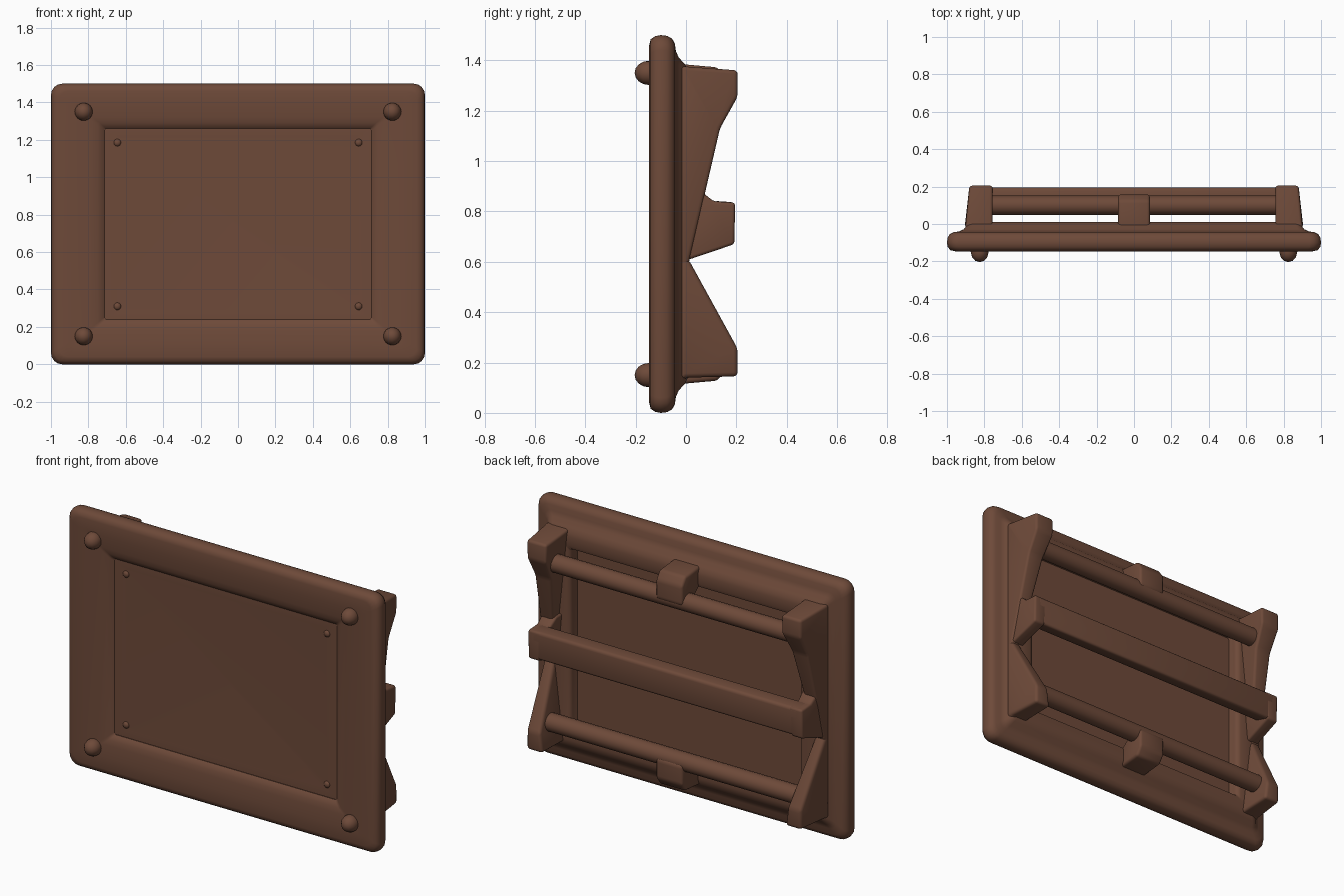
import bpy, bmesh, math

if "Cube" in bpy.data.objects:
    bpy.data.objects.remove(bpy.data.objects["Cube"])

brown = bpy.data.materials.new("dark brown wood")
brown.diffuse_color = (0.155, 0.068, 0.041, 1)
brown.use_nodes = True
brown.node_tree.nodes["Principled BSDF"].inputs["Base Color"].default_value = brown.diffuse_color


def finish(name, bm, bevel=0.0, segs=3, angle=40):
    bmesh.ops.recalc_face_normals(bm, faces=bm.faces)
    if bevel:
        bmesh.ops.bevel(bm, geom=bm.edges[:], offset=bevel, segments=segs,
                        affect='EDGES', profile=0.5, clamp_overlap=True)
        bmesh.ops.recalc_face_normals(bm, faces=bm.faces)
    me = bpy.data.meshes.new(name)
    bm.to_mesh(me)
    bm.free()
    me.materials.append(brown)
    ob = bpy.data.objects.new(name, me)
    bpy.context.collection.objects.link(ob)
    bpy.ops.object.select_all(action='DESELECT')
    ob.select_set(True)
    bpy.context.view_layer.objects.active = ob
    bpy.ops.object.shade_smooth_by_angle(angle=math.radians(angle))
    return ob


def extrude_x(name, pts, x0, x1, bevel, flare=0, taper=0, angle=40):
    """Side profile of (y, z) points extruded along x. Flare widens the outer side near
    the frame; taper pulls the inner side outwards near z = 0.6."""
    bm = bmesh.new()
    rings = []
    for x, s in ((x0, -1), (x1, 1)):
        outer = s * (x0 + x1) > 0
        ring = []
        for y, z in pts:
            if outer:
                d = s * flare if y < 0.05 else 0
            else:
                d = -s * taper * max(0, 1 - abs(z - 0.6) / 0.65)
            ring.append(bm.verts.new((x + d, y, z)))
        rings.append(ring)
    bm.faces.new(rings[0])
    bm.faces.new(rings[1][::-1])
    for i in range(len(pts)):
        j = (i + 1) % len(pts)
        bm.faces.new((rings[0][i], rings[0][j], rings[1][j], rings[1][i]))
    return finish(name, bm, bevel, angle=angle)


def rounded_loop(bm, dx, dz, y, r, seg=4):
    hw, hh = 1 - dx, 0.75 - dz
    out = []
    for k, (sx, sz) in enumerate(((1, 1), (-1, 1), (-1, -1), (1, -1))):
        for i in range(seg + 1):
            a = math.radians(90 * k + 90 * i / seg)
            out.append(bm.verts.new((sx * (hw - r) + r * math.cos(a), y,
                                     0.75 + sz * (hh - r) + r * math.sin(a))))
    return out


def skin(bm, loops):
    for a, b in zip(loops, loops[1:]):
        for i in range(len(a)):
            j = (i + 1) % len(a)
            bm.faces.new((a[i], a[j], b[j], b[i]))


# moulded frame: cross-section of (side inset, top inset, y) swept around
section = [(0.262, 0.235, -0.09), (0.285, 0.24, -0.112), (0.27, 0.228, -0.124),
           (0.25, 0.21, -0.133), (0.21, 0.18, -0.14), (0.12, 0.11, -0.145),
           (0.045, 0.04, -0.146), (0.018, 0.016, -0.14), (0.004, 0.004, -0.122),
           (0, 0, -0.10), (0.003, 0.003, -0.075), (0.014, 0.014, -0.055),
           (0.035, 0.035, -0.044), (0.065, 0.065, -0.04), (0.09, 0.09, -0.028),
           (0.11, 0.115, -0.005), (0.135, 0.14, 0.008), (0.16, 0.16, 0.012),
           (0.235, 0.21, 0.012), (0.255, 0.23, 0.004), (0.262, 0.235, -0.015)]
bm = bmesh.new()
loops = [rounded_loop(bm, dx, dz, y, max(0.06 - dx * 0.3, 0.012)) for dx, dz, y in section]
skin(bm, loops + loops[:1])
finish("frame", bm, angle=50)

# recessed panel with a shallow sloped border
bm = bmesh.new()
loops = [rounded_loop(bm, dx, dz, y, 0.02) for dx, dz, y in
         ((0.35, 0.285, -0.105), (0.30, 0.255, -0.107), (0.25, 0.22, -0.105),
          (0.25, 0.22, -0.06))]
skin(bm, loops)
bm.faces.new(loops[0])
bm.faces.new(loops[-1])
finish("panel", bm, angle=30)


def stud(name, x, y, z, r, depth):
    bm = bmesh.new()
    bmesh.ops.create_uvsphere(bm, u_segments=12, v_segments=8, radius=1)
    for v in bm.verts:
        v.co = (x + r * v.co.x, y + depth * v.co.y, z + r * v.co.z)
    finish(name, bm, angle=60)


lower = [(-0.03, 0.125), (0.0, 0.14), (0.205, 0.145), (0.205, 0.255), (0.01, 0.61),
         (-0.03, 0.62)]
upper = [(-0.03, 1.38), (0.0, 1.375), (0.205, 1.36), (0.205, 1.255), (0.135, 1.13),
         (0.01, 0.59), (-0.03, 0.58)]
middle = [(-0.02, 0.60), (0.015, 0.61), (0.192, 0.67), (0.195, 0.835), (0.11, 0.84),
          (0.06, 0.88), (-0.02, 0.88)]
for side, s in (("left", -1), ("right", 1)):
    x0, x1 = sorted((s * 0.755, s * 0.88))
    # rear brackets on each side rail
    extrude_x(side + "_lower_bracket", lower, x0, x1, 0.025, 0.02, 0.085)
    extrude_x(side + "_upper_bracket", upper, x0, x1, 0.025, 0.02, 0.085)
    extrude_x(side + "_middle_bracket", middle, x0, x1, 0.012, 0.01, 0.06)
    # front corner studs and small panel pins
    for z in (0.15, 1.35):
        stud("corner_stud", s * 0.825, -0.148, z, 0.048, 0.056)
    for z in (0.31, 1.185):
        stud("panel_pin", s * 0.645, -0.103, z, 0.02, 0.014)

# middle cross bar, as deep as its end brackets
extrude_x("middle_bar", [(0.085, 0.70), (0.19, 0.67), (0.196, 0.836), (0.105, 0.842)],
          -0.86, 0.86, 0.018)

# upper and lower round cross bars with centre blocks tying them to the frame
for name, m in (("upper", 1), ("lower", -1)):
    cz = 0.75 + m * 0.465
    ring = [(0.1 + 0.052 * math.cos(math.radians(a)), cz + 0.052 * math.sin(math.radians(a)))
            for a in range(0, 360, 24)]
    extrude_x(name + "_bar", ring, -0.8, 0.8, 0)
    block = [(-0.02, 0.635), (0.125, 0.622), (0.158, 0.575), (0.158, 0.47), (0.10, 0.415),
             (0.06, 0.46), (-0.02, 0.53)]
    extrude_x(name + "_centre_block", [(y, 0.75 + m * z) for y, z in block],
              -0.085, 0.085, 0.015)
